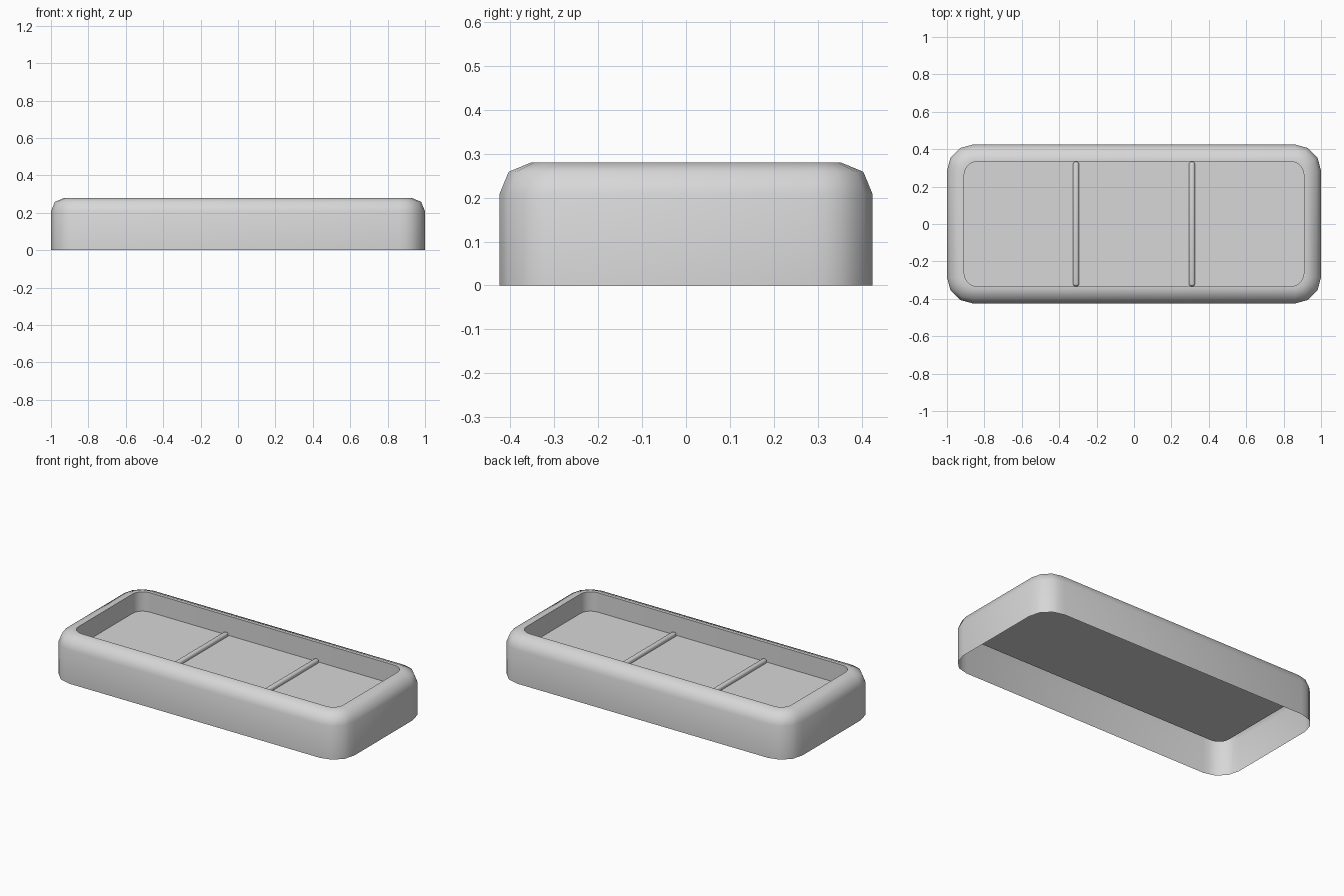
import bpy
import bmesh
import math

if "Cube" in bpy.data.objects:
    bpy.data.objects.remove(bpy.data.objects["Cube"], do_unlink=True)

HALF_X, HALF_Y = 1.0, 0.425
FLOOR_Z, TOP_Z = 0.16, 0.28
INNER = 0.092

grey = bpy.data.materials.new("light_grey")
grey.use_nodes = True
colour = (0.68, 0.68, 0.68, 1)
grey.diffuse_color = colour
grey.node_tree.nodes["Principled BSDF"].inputs["Base Color"].default_value = colour


def finish(name, bm):
    """Turn a bmesh into a smooth shaded object."""
    mesh = bpy.data.meshes.new(name)
    bm.to_mesh(mesh)
    bm.free()
    mesh.materials.append(grey)
    obj = bpy.data.objects.new(name, mesh)
    bpy.context.collection.objects.link(obj)
    bpy.ops.object.select_all(action="DESELECT")
    obj.select_set(True)
    bpy.context.view_layer.objects.active = obj
    bpy.ops.object.shade_smooth_by_angle(angle=math.radians(50))
    return obj


def ring(bm, inset, z, radius, faceted):
    """Rounded rectangle; faceted corners keep only three straight sides."""
    cx, cy = HALF_X - inset - radius, HALF_Y - inset - radius
    verts = []
    for corner, (sx, sy) in enumerate([(1, 1), (-1, 1), (-1, -1), (1, -1)]):
        for i in range(7):
            angle = math.radians(90 * corner + 15 * i)
            r = radius
            if faceted and i % 2:
                r *= math.cos(math.radians(15))
            verts.append(bm.verts.new((sx * cx + r * math.cos(angle),
                                       sy * cy + r * math.sin(angle), z)))
    return verts


# Tray shell: outer wall, rounded shoulder, rim, inner wall and floor
bm = bmesh.new()
bevel = 0.072
profile = [(0, 0)]
for i in range(3):
    a = math.radians(45 * i)
    profile.append((bevel * (1 - math.cos(a)), TOP_Z - bevel * (1 - math.sin(a))))
rings = [ring(bm, inset, z, 0.14 - inset, True) for inset, z in profile]
rings += [ring(bm, INNER, z, 0.07, False) for z in (TOP_Z, FLOOR_Z)]
for low, high in zip(rings, rings[1:]):
    for i in range(len(low)):
        j = (i + 1) % len(low)
        bm.faces.new((low[i], low[j], high[j], high[i]))
bm.faces.new(rings[-1])
finish("tray", bm)

# Two rounded divider ribs across the floor
for name, x in (("left_rib", 0.31), ("right_rib", -0.31)):
    bm = bmesh.new()
    bmesh.ops.create_cube(bm, size=1)
    height = 0.022
    for v in bm.verts:
        v.co.x = x + v.co.x * 0.032
        v.co.y *= 2 * (HALF_Y - INNER)
        v.co.z = FLOOR_Z + (v.co.z + 0.5) * height
    edges = [e for e in bm.edges if max(v.co.z for v in e.verts) > FLOOR_Z + 0.01]
    bmesh.ops.bevel(bm, geom=edges, offset=0.013, offset_type="OFFSET",
                    segments=3, profile=0.5, affect="EDGES")
    bottom = [f for f in bm.faces if all(v.co.z < FLOOR_Z + 0.001 for v in f.verts)]
    bmesh.ops.delete(bm, geom=bottom, context="FACES_ONLY")
    finish(name, bm)
